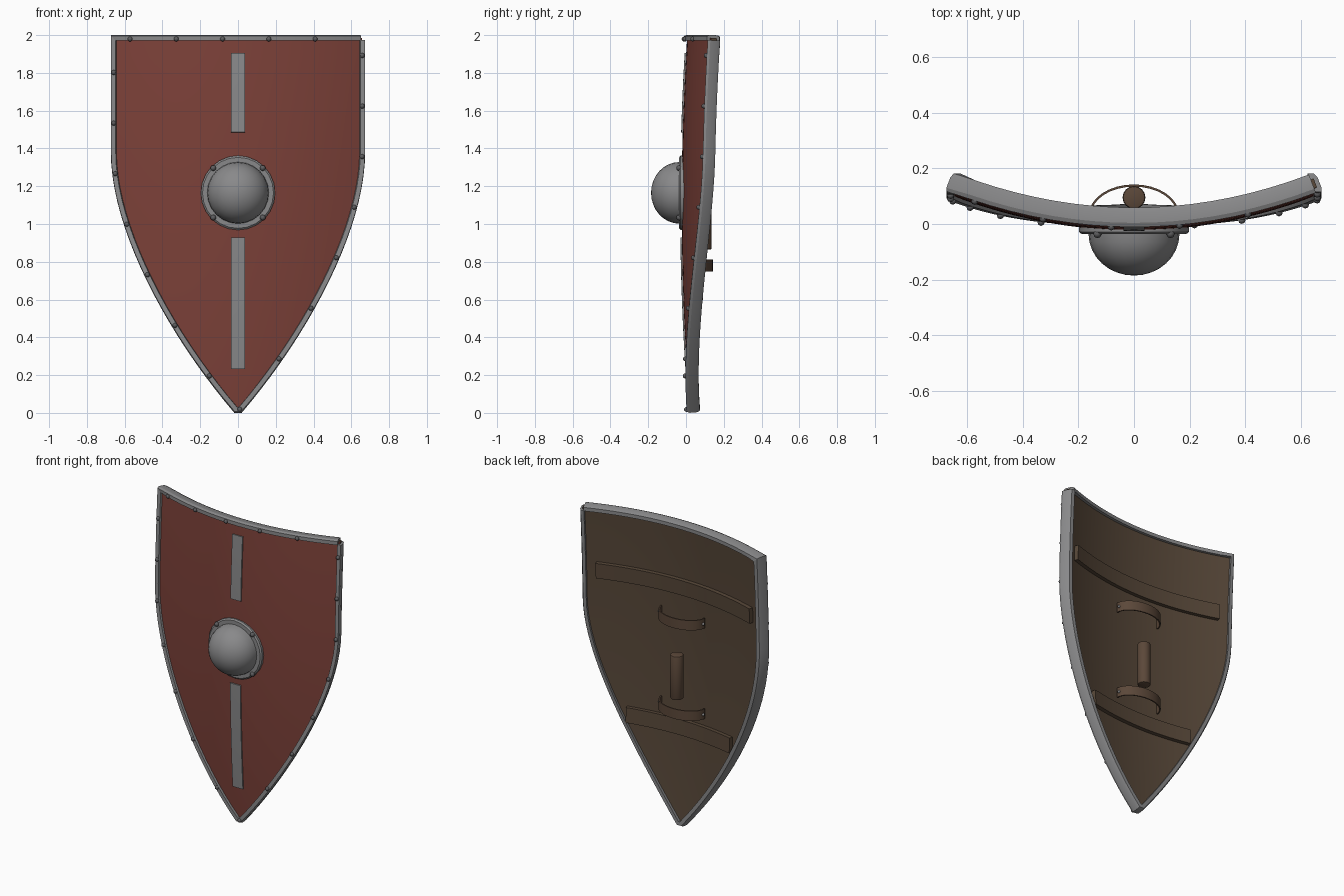
import bpy, bmesh, math
from mathutils import Matrix, Vector

cube = bpy.data.objects.get("Cube")
if cube:
    bpy.data.objects.remove(cube, do_unlink=True)


def material(name, rgb):
    m = bpy.data.materials.new(name)
    m.use_nodes = True
    m.diffuse_color = (*rgb, 1)
    bsdf = m.node_tree.nodes["Principled BSDF"]
    bsdf.inputs["Base Color"].default_value = (*rgb, 1)
    bsdf.inputs["Roughness"].default_value = 0.6
    return m


RED = material("red paint", (0.20, 0.052, 0.040))
STEEL = material("grey steel", (0.25, 0.25, 0.255))
DARK = material("dark nail", (0.11, 0.11, 0.115))
WOOD = material("brown wood", (0.095, 0.063, 0.040))
LEATHER = material("brown leather", (0.105, 0.064, 0.041))


def finish(name, bm, *mats, angle=35):
    bmesh.ops.recalc_face_normals(bm, faces=bm.faces)
    mesh = bpy.data.meshes.new(name)
    bm.to_mesh(mesh)
    bm.free()
    for m in mats:
        mesh.materials.append(m)
    ob = bpy.data.objects.new(name, mesh)
    bpy.context.collection.objects.link(ob)
    bpy.ops.object.select_all(action="DESELECT")
    ob.select_set(True)
    bpy.context.view_layer.objects.active = ob
    bpy.ops.object.shade_smooth_by_angle(angle=math.radians(angle))
    return ob


# Bowed surface of the shield; b is the offset along its normal
def on_surface(x, z, b=0.0):
    v = (z - 1.1) / 0.9
    normal = Vector((-0.59 * x, 1, -0.067 * v)).normalized()
    return Vector((x, 0.295 * x * x - 0.005 + 0.03 * v * v, z)) + normal * b


# Outline of one side: straight upper edge, then a curve down to the tip
TOP = 1.984
CURVE = [Vector(p) for p in ((0.65, 1.38), (0.65, 0.98), (0.36, 0.43), (0.012, 0.018))]


def bezier(t):
    a, b, c, d = CURVE
    s = 1 - t
    return a * s**3 + b * 3 * s * s * t + c * 3 * s * t * t + d * t**3


SIDE = [Vector((0.65, TOP + (1.38 - TOP) * i / 6)) for i in range(6)]
SIDE += [bezier(i / 20) for i in range(21)]


def half_width(z):
    for p, q in zip(SIDE, SIDE[1:]):
        if q.y <= z <= p.y:
            return q.x + (p.x - q.x) * (z - q.y) / (p.y - q.y)
    return SIDE[-1].x


# Closed sheet with two sides, place(i, j, side) gives each corner
def sheet(name, rows, cols, place, front, back):
    bm = bmesh.new()
    v = [[[bm.verts.new(place(i, j, s)) for j in range(cols + 1)]
          for i in range(rows + 1)] for s in (0, 1)]
    for s in (0, 1):
        for i in range(rows):
            for j in range(cols):
                f = bm.faces.new((v[s][i][j], v[s][i][j + 1], v[s][i + 1][j + 1], v[s][i + 1][j]))
                f.material_index = s
    border = [(0, j) for j in range(cols)] + [(i, cols) for i in range(rows)]
    border += [(rows, j) for j in range(cols, 0, -1)] + [(i, 0) for i in range(rows, 0, -1)]
    for (a, b), (c, d) in zip(border, border[1:] + border[:1]):
        bm.faces.new((v[0][a][b], v[0][c][d], v[1][c][d], v[1][a][b])).material_index = 1
    return finish(name, bm, front, back)


# Wooden panel, painted on the front
sheet("panel", len(SIDE) - 1, 20,
      lambda i, j, s: on_surface(SIDE[i].x * (j / 10 - 1), SIDE[i].y, (-0.018, 0.016)[s]),
      RED, WOOD)


def bowed_bar(name, half, low, high, b0, b1, mat, rows, cols):
    def place(i, j, s):
        return on_surface(half * (2 * j / cols - 1), low + (high - low) * i / rows, (b0, b1)[s])
    sheet(name, rows, cols, place, mat, mat)


bowed_bar("upper_front_strip", 0.037, 1.485, 1.905, -0.026, -0.01, STEEL, 6, 2)
bowed_bar("lower_front_strip", 0.037, 0.235, 0.93, -0.026, -0.01, STEEL, 8, 2)
bowed_bar("upper_back_batten", 0.577, 1.525, 1.625, 0.01, 0.042, WOOD, 1, 18)
bowed_bar("lower_back_batten", 0.389, 0.595, 0.695, 0.01, 0.042, WOOD, 1, 14)

# Metal rim: one strip bent round the outline, its ends meeting at a top corner
path = [Vector((0.64 - 1.29 * i / 18, TOP)) for i in range(18)]
path += [Vector((-p.x, p.y)) for p in SIDE]
path += list(reversed(SIDE[1:])) + [Vector((0.65, TOP - 0.012))]
section = [(-0.015, -0.035), (0.009, -0.035), (0.016, -0.02),
           (0.016, 0.02), (0.009, 0.035), (-0.015, 0.035)]
bm = bmesh.new()
rings = []
for k, p in enumerate(path):
    t0 = (p - path[max(k - 1, 0)]).normalized()
    t1 = (path[min(k + 1, len(path) - 1)] - p).normalized()
    t = (t0 + t1).normalized()
    stretch = 1 / max(t.dot(t1 if t1.length else t0), 0.6)
    out = Vector((t.y, 0, -t.x)) * stretch
    rings.append([bm.verts.new(on_surface(p.x, p.y, b) + out * a) for a, b in section])
for r, q in zip(rings, rings[1:]):
    for k in range(len(section)):
        n = (k + 1) % len(section)
        bm.faces.new((r[k], r[n], q[n], q[k]))
bm.faces.new(rings[0])
bm.faces.new(rings[-1])
finish("rim", bm, STEEL, angle=25)

# Boss: flange and dome turned about the y axis
BOSS_Z = 1.165
profile = [(0.197, -0.003), (0.197, -0.028), (0.188, -0.036), (0.163, -0.036)]
profile += [(0.163 * math.cos(a), -0.036 - 0.149 * math.sin(a))
            for a in (math.pi / 2 * i / 8 for i in range(1, 9))]
bm = bmesh.new()
verts = [bm.verts.new((r, y, BOSS_Z)) for r, y in profile]
edges = [bm.edges.new(pair) for pair in zip(verts, verts[1:])]
bmesh.ops.spin(bm, geom=verts + edges, cent=(0, 0, BOSS_Z), axis=(0, 1, 0),
               angle=math.tau, steps=24)
bmesh.ops.remove_doubles(bm, verts=bm.verts, dist=0.0005)
finish("boss", bm, STEEL, angle=30)


def studs(name, points, radius, mat):
    bm = bmesh.new()
    for p in points:
        bmesh.ops.create_uvsphere(bm, u_segments=8, v_segments=6, radius=radius,
                                  matrix=Matrix.Translation(p))
    finish(name, bm, mat, angle=60)


# Nails along the rim and round the boss
nails = [(-0.56 + 0.24 * i, TOP - 0.007) for i in range(5)]
nails += [(0.005 - half_width(z), z) for z in (1.80 - 0.267 * i for i in range(7))]
nails += [(half_width(z) - 0.005, z) for z in (1.89 - 0.267 * i for i in range(8))]
studs("rim_nails", [on_surface(x, z, -0.036) for x, z in nails], 0.013, DARK)
studs("boss_nails", [(sx * 0.131, -0.036, BOSS_Z + sz * 0.131)
                     for sx in (-1, 1) for sz in (-1, 1)], 0.015, DARK)


# Arm straps arching away from the back, studded at both ends
def strap(name, z):
    def place(i, j, s):
        a = math.pi * j / 16
        thin = 0.008 * s
        return ((0.162 - thin) * math.cos(a), 0.032 + (0.11 - thin) * math.sin(a),
                z + (i - 0.5) * 0.065)
    sheet(name, 1, 16, place, LEATHER, LEATHER)
    studs(name + "_studs", [(x, 0.05, z) for x in (-0.162, 0.162)], 0.009, STEEL)


strap("upper_strap", 1.38)
strap("lower_strap", 0.78)

# Upright hand grip behind the boss
bm = bmesh.new()
bmesh.ops.create_cone(bm, cap_ends=True, segments=16, radius1=0.041, radius2=0.041, depth=0.29,
                      matrix=Matrix.Translation((0, 0.095, 1.01)))
ends = [e for e in bm.edges if abs(e.verts[0].co.z - e.verts[1].co.z) < 0.01]
bmesh.ops.bevel(bm, geom=ends, offset=0.008, segments=2, affect="EDGES", profile=0.5)
finish("hand_grip", bm, LEATHER)
